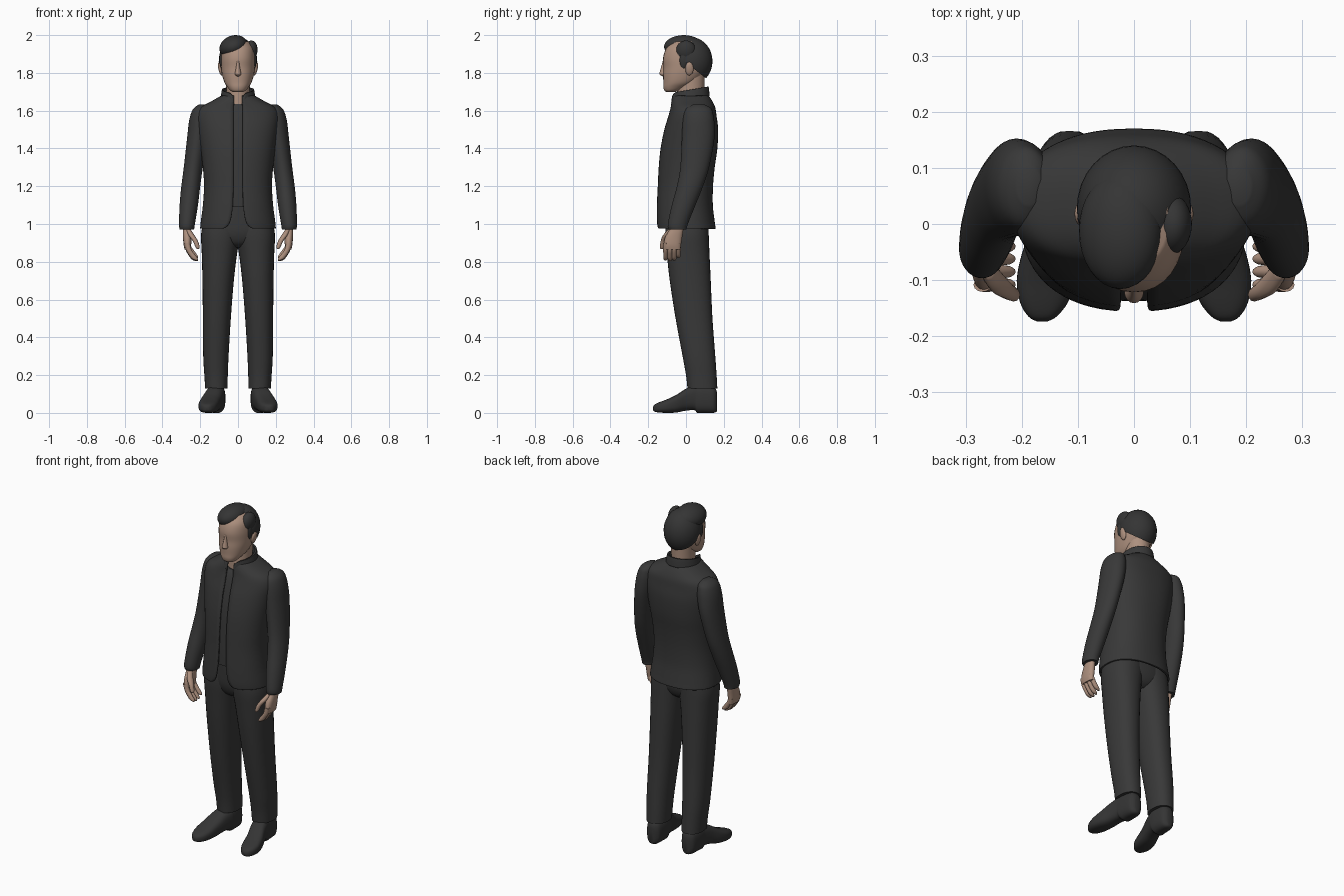
import bpy, bmesh, math
from mathutils import Vector, Matrix


def material(name, rgb):
    m = bpy.data.materials.new(name)
    m.diffuse_color = (*rgb, 1)
    return m


CLOTH = material("charcoal cloth", (0.040, 0.040, 0.040))
DARK = material("dark hair and leather", (0.035, 0.035, 0.035))
SKIN = material("skin", (0.42, 0.28, 0.21))


def finish(name, bm, mat, angle=50, thick=0):
    bmesh.ops.recalc_face_normals(bm, faces=bm.faces)
    me = bpy.data.meshes.new(name)
    bm.to_mesh(me)
    bm.free()
    me.materials.append(mat)
    ob = bpy.data.objects.new(name, me)
    bpy.context.collection.objects.link(ob)
    bpy.ops.object.select_all(action='DESELECT')
    ob.select_set(True)
    bpy.context.view_layer.objects.active = ob
    bpy.ops.object.shade_smooth_by_angle(angle=math.radians(angle))
    if thick:
        mod = ob.modifiers.new("thickness", 'SOLIDIFY')
        mod.thickness = thick
        mod.offset = -1
    return ob


def smooth_rows(rows, sub):
    # Catmull-Rom interpolation between the given sections
    out = []
    for i in range(len(rows) - 1):
        p = [rows[max(i - 1, 0)], rows[i], rows[i + 1], rows[min(i + 2, len(rows) - 1)]]
        for k in range(sub):
            t = k / sub
            out.append([0.5 * (2 * b + (c - a) * t + (2 * a - 5 * b + 4 * c - d) * t * t
                               + (3 * b - a - 3 * c + d) * t ** 3) for a, b, c, d in zip(*p)])
    return out + [list(rows[-1])]


def loft(name, rows, mat, n=32, power=2.0, axis='z', sub=4, thick=0, warp=None, side=1):
    # each row: position along axis, min/max of first axis, min/max of second, optional front gap
    bm = bmesh.new()
    rings = []
    is_open = len(rows[0]) > 5
    for r in smooth_rows(rows, sub):
        h, a0, a1, b0, b1 = r[:5]
        ra, rb = (a1 - a0) / 2, (b1 - b0) / 2
        g = math.asin((r[5] / ra) ** (power / 2)) if is_open else 0
        ring = []
        for k in range(n):
            t = g + (2 * math.pi - 2 * g) * k / (n - 1 if is_open else n)
            s, c = math.sin(t), math.cos(t)
            a = (a0 + a1) / 2 + ra * math.copysign(abs(s) ** (2 / power), s)
            b = (b0 + b1) / 2 - rb * math.copysign(abs(c) ** (2 / power), c)
            v = Vector((a * side, b, h) if axis == 'z' else (a * side, h, b))
            ring.append(bm.verts.new(warp(v) if warp else v))
        rings.append(ring)
    for p, q in zip(rings, rings[1:]):
        for k in range(n - 1 if is_open else n):
            j = (k + 1) % n
            bm.faces.new((p[k], p[j], q[j], q[k]))
    if not is_open:
        bm.faces.new(rings[0])
        bm.faces.new(rings[-1])
    return finish(name, bm, mat, 50, thick)


def pair(name, rows, mat, **kw):
    for label, s in (("left", 1), ("right", -1)):
        loft(f"{label}_{name}", rows, mat, side=s, **kw)


def blob(name, loc, rad, mat, tilt=0, yaw=0, cut=None):
    bm = bmesh.new()
    bmesh.ops.create_uvsphere(bm, u_segments=32, v_segments=20, radius=1)
    bm.transform(Matrix.Translation(loc) @ Matrix.Rotation(yaw, 4, 'Z')
                 @ Matrix.Rotation(tilt, 4, 'Y') @ Matrix.Diagonal((*rad, 1)))
    if cut:
        res = bmesh.ops.bisect_plane(bm, geom=bm.verts[:] + bm.edges[:] + bm.faces[:],
                                     plane_co=cut[0], plane_no=cut[1], clear_inner=True)
        edges = [e for e in res['geom_cut'] if isinstance(e, bmesh.types.BMEdge)]
        bmesh.ops.contextual_create(bm, geom=edges)
    return finish(name, bm, mat)


def sym(rows):
    return [(r[0], -r[1], *r[1:]) for r in rows]


# jacket body: height, half width, front, back, half of the front opening
loft("jacket", sym([
    (.975, .200, -.152, .157, .085), (.985, .200, -.154, .156, .060), (1.02, .196, -.156, .151, .040),
    (1.10, .186, -.155, .142, .028), (1.20, .180, -.150, .143, .025), (1.30, .186, -.145, .152, .024),
    (1.40, .198, -.135, .166, .024), (1.50, .212, -.115, .170, .024), (1.57, .218, -.094, .162, .024),
    (1.615, .200, -.082, .155, .024), (1.65, .140, -.077, .140, .022), (1.68, .088, -.070, .120, .022)]),
    CLOTH, n=65, power=2.3, thick=.01)

# stand collar, higher at the back
loft("collar", sym([(0, .094, -.082, .125, .024), (.025, .090, -.080, .123, .028),
                    (.042, .087, -.078, .121, .036), (.052, .085, -.077, .119, .056)]),
     CLOTH, n=49, thick=.01,
     warp=lambda v: Vector((v.x, v.y, v.z + 1.642 + .17 * (v.y + .08))))

# shirt under the jacket
loft("shirt", sym([(1.09, .165, -.138, .12), (1.20, .162, -.136, .12), (1.40, .175, -.121, .14),
                   (1.52, .18, -.098, .14), (1.60, .15, -.074, .12), (1.635, .08, -.055, .10)]),
     CLOTH, power=2.3)

# sleeves
pair("sleeve", [
    (.972, .232, .309, -.092, .003), (1.0, .228, .312, -.096, .010), (1.10, .212, .309, -.075, .050),
    (1.20, .200, .300, -.048, .090), (1.30, .186, .287, -.030, .122), (1.45, .160, .270, -.022, .150),
    (1.54, .145, .260, -.018, .150), (1.59, .145, .247, -.010, .142), (1.615, .150, .232, .005, .130),
    (1.632, .165, .208, .035, .100)], CLOTH)

# trousers
pair("trouser_leg", [
    (.128, .056, .174, .008, .166), (.20, .054, .178, .000, .162), (.30, .050, .184, -.018, .155),
    (.50, .038, .186, -.055, .140), (.70, .022, .188, -.086, .131), (.85, .004, .192, -.102, .124),
    (.95, -.015, .195, -.110, .120), (1.05, -.02, .175, -.105, .115)], CLOTH, power=2.25)
loft("trouser_seat", sym([(.875, .05, -.05, .07), (.90, .12, -.085, .10), (.95, .175, -.106, .118),
                          (1.02, .175, -.112, .118), (1.13, .160, -.115, .115)]), CLOTH, power=2.3)

# shoes, lofted from toe to heel with a raised arch
pair("shoe", [
    (-.174, .155, .172, .014, .032), (-.165, .138, .188, .006, .045), (-.14, .118, .203, .002, .057),
    (-.10, .104, .209, .000, .072), (-.05, .094, .199, .002, .096), (.00, .081, .180, .012, .128),
    (.045, .070, .168, .014, .146), (.06, .068, .166, .000, .150), (.09, .067, .164, .000, .150),
    (.14, .072, .157, .000, .140), (.158, .085, .144, .004, .125), (.165, .098, .130, .012, .105)],
    DARK, axis='y', power=2.8)

# hands
pair("palm", [
    (.865, .256, .282, -.112, -.030), (.89, .248, .288, -.118, -.026), (.93, .246, .291, -.110, -.020),
    (.97, .250, .292, -.088, -.014), (1.01, .252, .290, -.075, -.014)], SKIN, power=2.3, n=20)
for name, y, lift in (("index", -.108, .004), ("middle", -.085, 0), ("ring", -.062, .004), ("little", -.040, .018)):
    pair(name + "_finger", [
        (.803 + lift, .212, .224, y - .005, y + .005), (.812 + lift, .212, .244, y - .011, y + .011),
        (.835 + lift, .228, .262, y - .012, y + .012), (.86 + lift, .246, .276, y - .013, y + .013),
        (.90, .254, .286, y - .013, y + .013)], SKIN, n=12, sub=3)
pair("thumb", [
    (.868, .208, .218, -.134, -.122), (.878, .203, .225, -.138, -.114), (.91, .212, .240, -.134, -.104),
    (.94, .230, .262, -.122, -.082), (.97, .250, .275, -.095, -.060)], SKIN, n=12)

# neck and head
loft("neck", sym([(1.58, .075, -.05, .11), (1.64, .065, -.050, .10), (1.70, .062, -.048, .097),
                  (1.80, .065, -.04, .10)]), SKIN)
loft("head", sym([
    (1.698, .022, -.102, -.06), (1.706, .040, -.114, -.035), (1.725, .056, -.120, .005),
    (1.75, .072, -.120, .055), (1.79, .084, -.121, .095), (1.83, .090, -.119, .120),
    (1.88, .091, -.121, .126), (1.93, .085, -.105, .120), (1.965, .060, -.07, .09)]), SKIN, power=2.2)
loft("nose", sym([(1.782, .008, -.124, -.10), (1.792, .017, -.140, -.10), (1.805, .015, -.139, -.10),
                  (1.84, .009, -.129, -.10), (1.88, .007, -.119, -.10)]), SKIN, n=16)
for label, s in (("left", 1), ("right", -1)):
    blob(label + "_ear", (s * .093, .018, 1.822), (.011, .022, .036), SKIN, tilt=s * .2)

# hair: cap cut along a slanted hairline, swept lobe and side lobe
blob("hair_cap", (0, .028, 1.862), (.102, .112, .126), DARK,
     cut=((0, .11, 1.768), (0, .62, .78)))
blob("hair_swept_lobe", (-.024, -.012, 1.938), (.076, .104, .0595), DARK, tilt=-.36)
blob("hair_side_lobe", (.064, .0, 1.912), (.038, .055, .060), DARK, tilt=.2)
for label, s in (("left", 1), ("right", -1)):
    blob(label + "_sideburn", (s * .086, -.012, 1.868), (.012, .022, .045), DARK)
